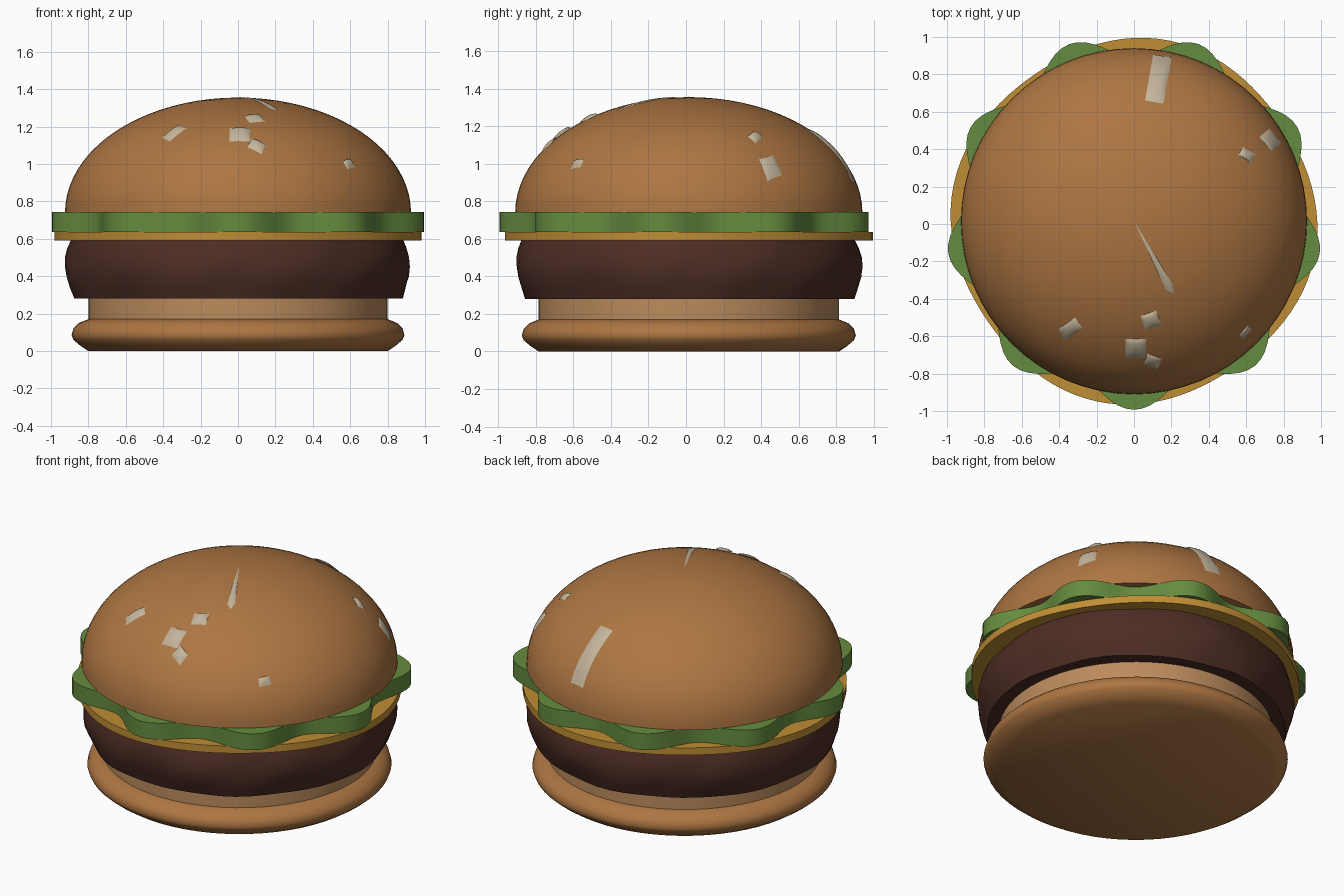
import bpy
import bmesh
from math import sin, cos, pi, sqrt, radians

if "Cube" in bpy.data.objects:
    bpy.data.objects.remove(bpy.data.objects["Cube"])

CY = 0.015          # shared y centre of the stack
RX, H, BASE = 0.925, 0.61, 0.745   # top bun dome


def material(name, rgb):
    m = bpy.data.materials.new(name)
    m.diffuse_color = (*rgb, 1)
    m.use_nodes = True
    m.node_tree.nodes["Principled BSDF"].inputs["Base Color"].default_value = m.diffuse_color
    return m


def finish(name, bm, mat, angle=40):
    bmesh.ops.recalc_face_normals(bm, faces=bm.faces)
    me = bpy.data.meshes.new(name)
    bm.to_mesh(me)
    bm.free()
    ob = bpy.data.objects.new(name, me)
    bpy.context.collection.objects.link(ob)
    me.materials.append(mat)
    bpy.ops.object.select_all(action='DESELECT')
    ob.select_set(True)
    bpy.context.view_layer.objects.active = ob
    bpy.ops.object.shade_smooth_by_angle(angle=radians(angle))
    return ob


def stack(name, profile, mat, wave=lambda a, z: 0.0, n=64, angle=40):
    """Closed round layer from an (r, z) profile; wave adds to the radius."""
    bm = bmesh.new()
    rings = []
    for r, z in profile:
        ring = []
        for i in range(n):
            a = 2 * pi * i / n
            q = r + wave(a, z)
            ring.append(bm.verts.new((q * cos(a), CY + q * sin(a), z)))
        rings.append(ring)
    for lo, hi in zip(rings, rings[1:]):
        for i in range(n):
            j = (i + 1) % n
            bm.faces.new((lo[i], lo[j], hi[j], hi[i]))
    bm.faces.new(rings[0])
    bm.faces.new(rings[-1])
    return finish(name, bm, mat, angle)


def dome_z(x, y):
    k = (x * x + (y - CY) ** 2) / RX ** 2
    return BASE + H * sqrt(max(0.0, 1 - k))


def seed(name, corners, mat, lift=0.016, n=8):
    """Quad patch (top-view corners) draped over the dome with a soft bulge."""
    bm = bmesh.new()
    a, b, c, d = corners
    grid = []
    for i in range(n + 1):
        row = []
        for j in range(n + 1):
            u, v = i / n, j / n
            x, y = [(1-u)*(1-v)*a[k] + u*(1-v)*b[k] + u*v*c[k] + (1-u)*v*d[k] for k in (0, 1)]
            h = lift * sqrt(sin(pi * u) * sin(pi * v) + 1e-6) + 0.002
            row.append(bm.verts.new((x, y, dome_z(x, y) + h)))
        grid.append(row)
    for i in range(n):
        for j in range(n):
            bm.faces.new((grid[i][j], grid[i+1][j], grid[i+1][j+1], grid[i][j+1]))
    ob = finish(name, bm, mat, 80)
    if sum(p.normal.z for p in ob.data.polygons) < 0:
        ob.data.flip_normals()


bun = material("bun", (0.42, 0.18, 0.055))
crumb = material("crumb", (0.50, 0.26, 0.11))
meat = material("meat", (0.075, 0.026, 0.018))
yellow = material("cheese", (0.52, 0.27, 0.035))
green = material("lettuce", (0.13, 0.26, 0.05))
pale = material("sesame", (0.55, 0.46, 0.33))

# Bottom bun: rounded crust and straight crumb collar
stack("bottom_bun", [(0.80, 0), (0.845, 0.03), (0.88, 0.06), (0.89, 0.085),
                     (0.88, 0.12), (0.85, 0.15), (0.80, 0.17)], bun)
stack("bottom_bun_collar", [(0.80, 0.165), (0.80, 0.285)], crumb)

# Patty, slightly lumpy
stack("patty", [(0.875, 0.28), (0.898, 0.34), (0.918, 0.40), (0.922, 0.45),
                (0.918, 0.50), (0.903, 0.55), (0.885, 0.595)], meat,
      lambda a, z: 0.006 * sin(7 * a + 9 * z) + 0.004 * sin(12 * a - 20 * z))

# Cheese with four soft corners
stack("cheese", [(0.966, 0.59), (0.966, 0.637)], yellow,
      lambda a, z: 0.018 * cos(4 * (a - radians(80))), n=96)

# Lettuce with nine ruffles
stack("lettuce", [(0.942, 0.637), (0.942, 0.742)], green,
      lambda a, z: 0.066 * cos(9 * (a + pi / 2)), n=144)

# Top bun dome
stack("top_bun", [(RX * cos(t), BASE - 0.005 + (H + 0.005) * sin(t))
                  for t in [pi / 2 * i / 20 for i in range(20)]] + [(0.004, BASE + H)], bun)

# Sesame seeds: centre, half length, half width, direction in the top view
for i, (x, y, l, w, deg) in enumerate([
        (-0.34, -0.56, 0.055, 0.035, 35), (0.09, -0.515, 0.045, 0.04, 20),
        (0.01, -0.665, 0.055, 0.05, 0), (0.10, -0.735, 0.04, 0.03, -20),
        (0.595, -0.58, 0.035, 0.015, 50), (0.605, 0.37, 0.04, 0.025, -30),
        (0.73, 0.45, 0.05, 0.035, -50), (0.13, 0.775, 0.125, 0.05, 80)]):
    ca, sa = cos(radians(deg)), sin(radians(deg))
    seed(f"sesame_seed_{i + 1}",
         [(x + p * l * ca - q * w * sa, y + p * l * sa + q * w * ca)
          for p, q in ((-1, -1), (1, -1), (1, 1), (-1, 1))], pale)
# Long sliver seed running down from the crown
seed("sesame_sliver", [(0, 0.015), (0.17, -0.35), (0.21, -0.375), (0.205, -0.32)], pale, 0.006)
